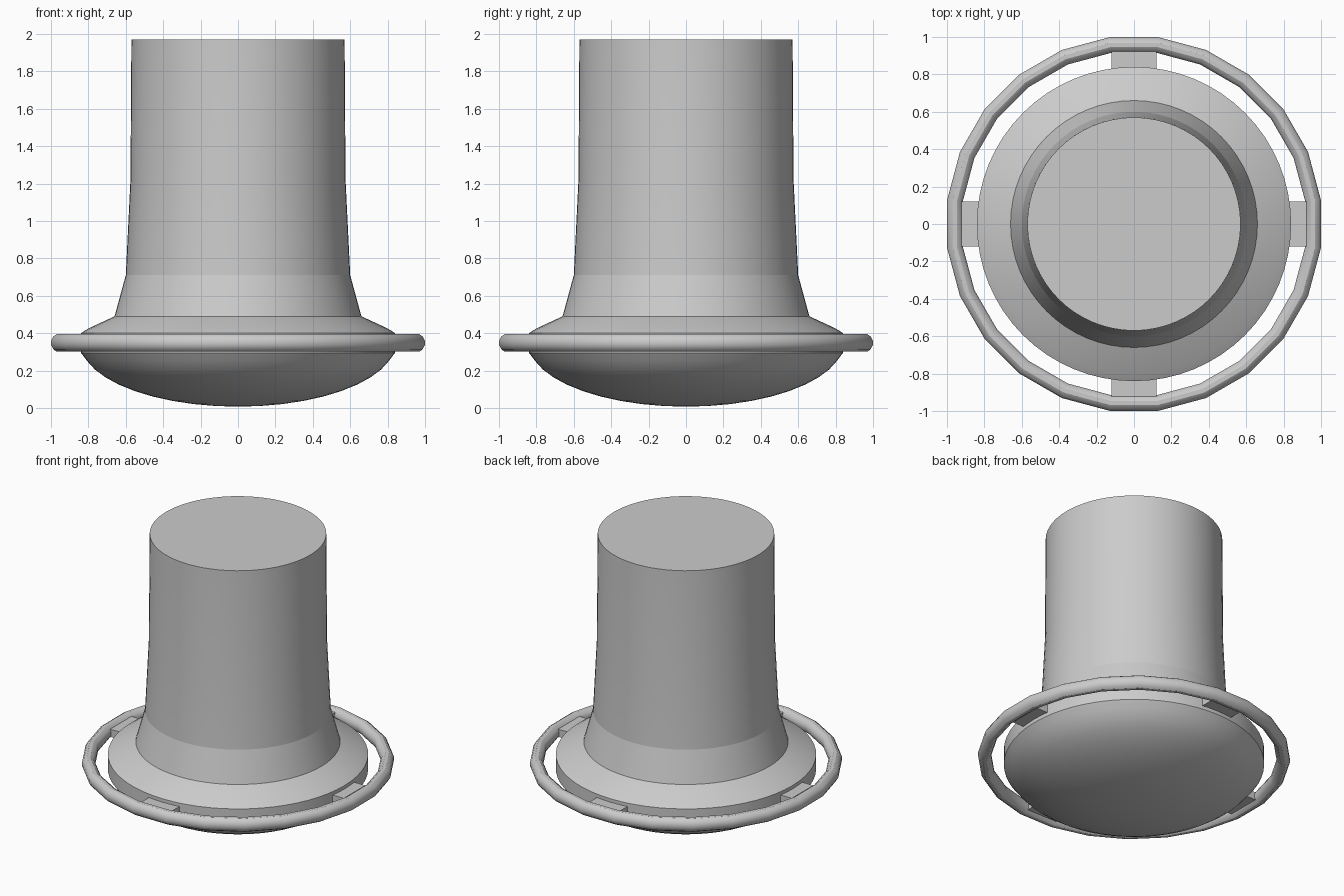
import bpy, bmesh
from math import cos, sin, pi, radians

if "Cube" in bpy.data.objects:
    bpy.data.objects.remove(bpy.data.objects["Cube"])


def lathe(name, profile, steps=64):
    """Spin an (r, z) profile about z; points with r = 0 close the ends."""
    bm = bmesh.new()
    verts = [bm.verts.new((r, 0, z)) for r, z in profile]
    edges = [bm.edges.new(p) for p in zip(verts, verts[1:])]
    bmesh.ops.spin(bm, geom=verts + edges, cent=(0, 0, 0), axis=(0, 0, 1),
                   angle=2 * pi, steps=steps, use_merge=True)
    bmesh.ops.remove_doubles(bm, verts=bm.verts, dist=1e-4)
    bmesh.ops.recalc_face_normals(bm, faces=bm.faces)
    return finish(name, bm)


def finish(name, bm, smooth=True):
    mesh = bpy.data.meshes.new(name)
    bm.to_mesh(mesh)
    bm.free()
    obj = bpy.data.objects.new(name, mesh)
    bpy.context.collection.objects.link(obj)
    if smooth:
        bpy.ops.object.select_all(action='DESELECT')
        obj.select_set(True)
        bpy.context.view_layer.objects.active = obj
        bpy.ops.object.shade_smooth_by_angle(angle=radians(32))
    return obj


# Base: domed underside, short vertical rim and flared shoulder
dome = [(0.84 * sin(t), 0.345 - 0.338 * cos(t))
        for t in (i / 10 * radians(82) for i in range(10))]
lathe("flared_base", dome + [(0.84, 0.295), (0.84, 0.40), (0.80, 0.425),
                             (0.66, 0.49), (0.60, 0.71)])

# Shaft: slightly tapered column with a flat top
lathe("shaft", [(0.60, 0.71), (0.575, 1.22), (0.57, 1.97), (0, 1.97)])

# Guard ring: 24 sides, with flats facing the axes
flat = cos(pi / 24)
section = [((0.957 + 0.043 * cos(a)) / flat, 0.348 + 0.049 * sin(a))
           for a in (2 * pi * (i + 0.5) / 12 for i in range(13))]
ring = lathe("guard_ring", section, 24)
ring.rotation_euler.z = pi / 24

# Four tabs joining the ring to the rim
for i, side in enumerate(("right", "back", "left", "front")):
    bm = bmesh.new()
    bmesh.ops.create_cube(bm, size=1)
    bmesh.ops.scale(bm, vec=(0.16, 0.24, 0.055), verts=bm.verts)
    bmesh.ops.translate(bm, vec=(0.86, 0, 0.348), verts=bm.verts)
    tab = finish(side + "_tab", bm, smooth=False)
    tab.rotation_euler.z = i * pi / 2
